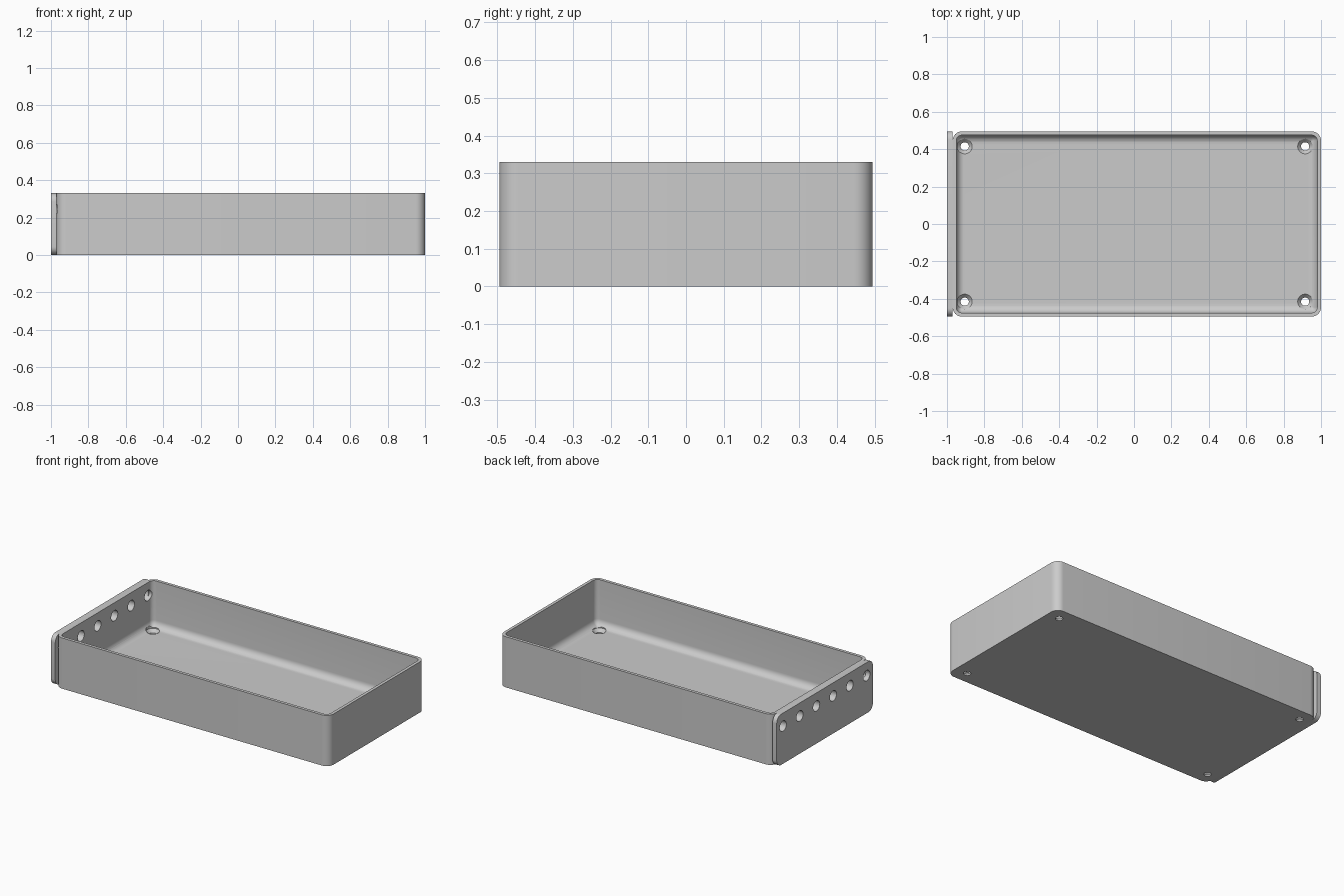
import bpy, bmesh, math
from mathutils import Matrix, Vector

cube = bpy.data.objects.get("Cube")
if cube:
    bpy.data.objects.remove(cube, do_unlink=True)

H, HALF_W, LEFT, RIGHT = 0.33, 0.495, -0.97, 1.0
WALL, FLOOR, CORNER, FILLET = 0.02, 0.03, 0.05, 0.045

grey = bpy.data.materials.new("light grey")
grey.use_nodes = True
grey.diffuse_color = (0.6, 0.6, 0.6, 1)
grey.node_tree.nodes["Principled BSDF"].inputs["Base Color"].default_value = grey.diffuse_color


def rounded_rect(x0, x1, y0, y1, r, steps=8):
    """Counter-clockwise outline of a rectangle with round corners."""
    centres = [(x1 - r, y1 - r), (x0 + r, y1 - r), (x0 + r, y0 + r), (x1 - r, y0 + r)]
    pts = []
    for q, (cx, cy) in enumerate(centres):
        for i in range(steps + 1):
            a = (q + i / steps) * math.pi / 2
            pts.append((cx + r * math.cos(a), cy + r * math.sin(a)))
    return pts


def loft(name, rings):
    """Skin a list of closed rings and cap both ends."""
    bm = bmesh.new()
    loops = [[bm.verts.new(p) for p in ring] for ring in rings]
    n = len(loops[0])
    for a, b in zip(loops, loops[1:]):
        for i in range(n):
            j = (i + 1) % n
            bm.faces.new((a[i], a[j], b[j], b[i]))
    bm.faces.new(loops[0][::-1])
    bm.faces.new(loops[-1])
    bmesh.ops.recalc_face_normals(bm, faces=bm.faces)
    mesh = bpy.data.meshes.new(name)
    bm.to_mesh(mesh)
    bm.free()
    mesh.materials.append(grey)
    obj = bpy.data.objects.new(name, mesh)
    bpy.context.collection.objects.link(obj)
    return obj


def tray_ring(inset, z):
    r = max(CORNER - inset, 0.006)
    return [(x, y, z) for x, y in rounded_rect(LEFT + inset, RIGHT - inset,
                                               -HALF_W + inset, HALF_W - inset, r)]


def lathe(name, profile, matrix, steps=32):
    """Round cutter from (radius, height) pairs."""
    angles = [2 * math.pi * i / steps for i in range(steps)]
    return loft(name, [[matrix @ Vector((r * math.cos(a), r * math.sin(a), z)) for a in angles]
                       for r, z in profile])


def cut(obj, cutters):
    """Subtract the cutters and keep the finished mesh."""
    for c in cutters:
        mod = obj.modifiers.new("hole", 'BOOLEAN')
        mod.operation, mod.solver, mod.object = 'DIFFERENCE', 'EXACT', c
    graph = bpy.context.evaluated_depsgraph_get()
    mesh = bpy.data.meshes.new_from_object(obj.evaluated_get(graph))
    obj.modifiers.clear()
    obj.data = mesh


# Open tray with a filleted inner floor
rings = [tray_ring(0, 0), tray_ring(0, H), tray_ring(WALL, H)]
for i in range(9):
    a = i / 8 * math.pi / 2
    rings.append(tray_ring(WALL + FILLET * (1 - math.cos(a)), FLOOR + FILLET * (1 - math.sin(a))))
tray = loft("tray", rings)

# End plate with round corners
outline = rounded_rect(-HALF_W, HALF_W, 0, H, 0.045)
end_plate = loft("end_plate", [[(x, y, z) for y, z in outline] for x in (-1, LEFT)])

# Countersunk screw holes in the floor
sink = [(0.022, -0.05), (0.022, 0.01), (0.04, FLOOR), (0.04, FLOOR + 0.02)]
screw_cutters = [lathe("screw_hole_cutter", sink, Matrix.Translation((x, y, 0)))
                 for x in (-0.905, 0.915) for y in (-0.415, 0.415)]

# Row of round holes through the end plate and the wall behind it
sideways = Matrix.Rotation(math.pi / 2, 4, 'Y')
port_cutters = [lathe("port_hole_cutter", [(0.034, -0.06), (0.034, 0.1)],
                      Matrix.Translation((-1, (i - 2.5) * 0.172, 0.245)) @ sideways)
                for i in range(6)]

cut(tray, screw_cutters + port_cutters)
cut(end_plate, port_cutters)
for c in screw_cutters + port_cutters:
    bpy.data.objects.remove(c, do_unlink=True)

# Smooth the rounded parts, keep edges crisp
bpy.ops.object.select_all(action='DESELECT')
for obj in (tray, end_plate):
    obj.select_set(True)
    bpy.context.view_layer.objects.active = obj
bpy.ops.object.shade_smooth_by_angle(angle=math.radians(30))
